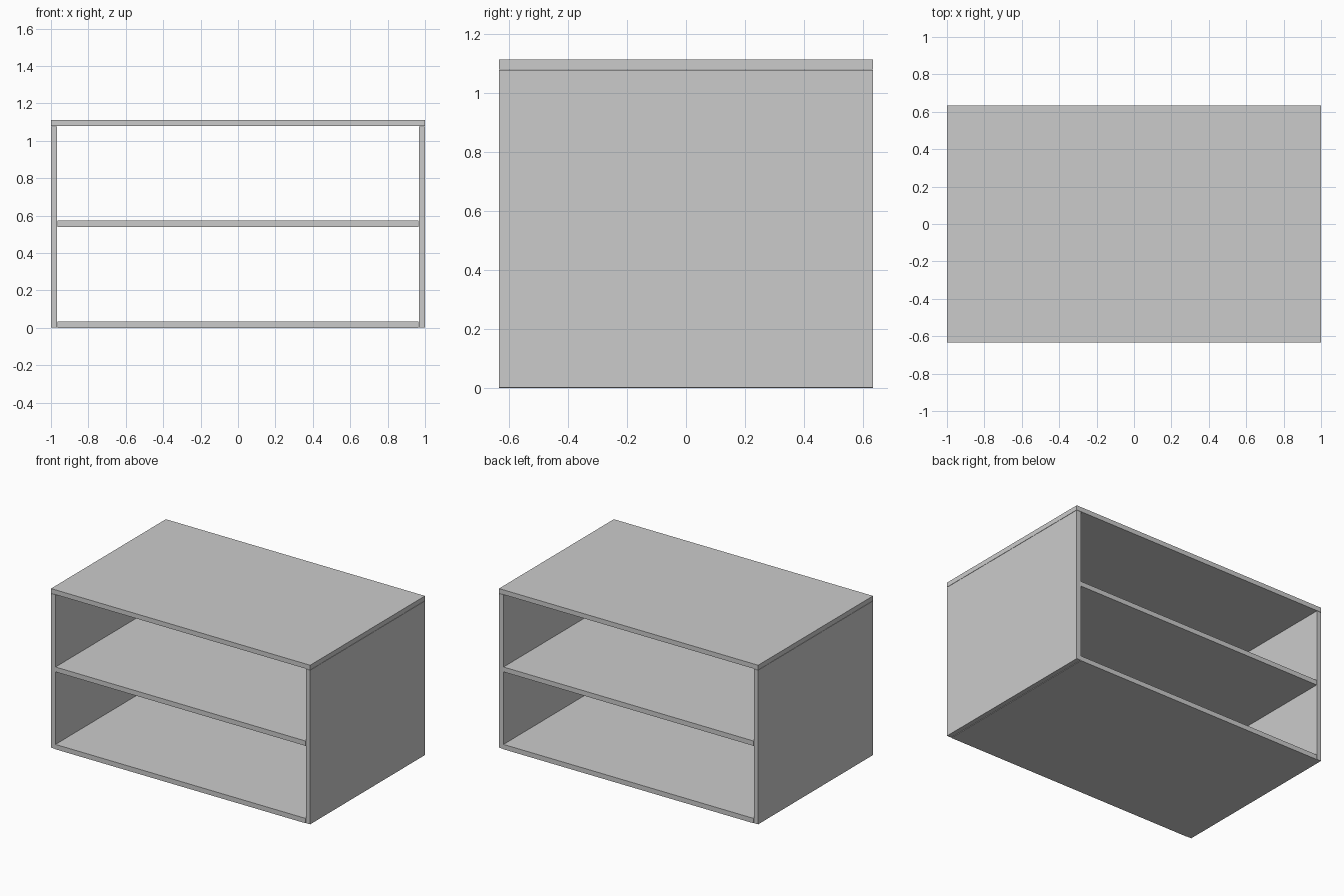
import bpy

if "Cube" in bpy.data.objects:
    bpy.data.objects.remove(bpy.data.objects["Cube"])

DEPTH = 1.266   # full depth in y
T = 0.033       # board thickness


def board(name, x0, x1, z0, z1):
    """Full-depth rectangular board."""
    bpy.ops.mesh.primitive_cube_add(size=1, location=((x0 + x1) / 2, 0, (z0 + z1) / 2))
    obj = bpy.context.object
    obj.name = name
    obj.dimensions = (x1 - x0, DEPTH, z1 - z0)
    bpy.ops.object.transform_apply(location=False, rotation=False, scale=True)
    return obj


# Top board, covering the sides
board("top_board", -1, 1, 1.079, 1.112)

# Side boards with fine joint lines at the top and bottom
for name, s in (("left_side", -1), ("right_side", 1)):
    inner, outer = s * (1 - T), s * 1.0
    board(name, min(inner, outer), max(inner, outer), 0.002, 1.077)

# Bottom board and middle shelf, fitted between the sides
for name, z in (("bottom_board", 0.0), ("middle_shelf", 0.54)):
    board(name, -0.965, 0.965, z, z + T + 0.001)
